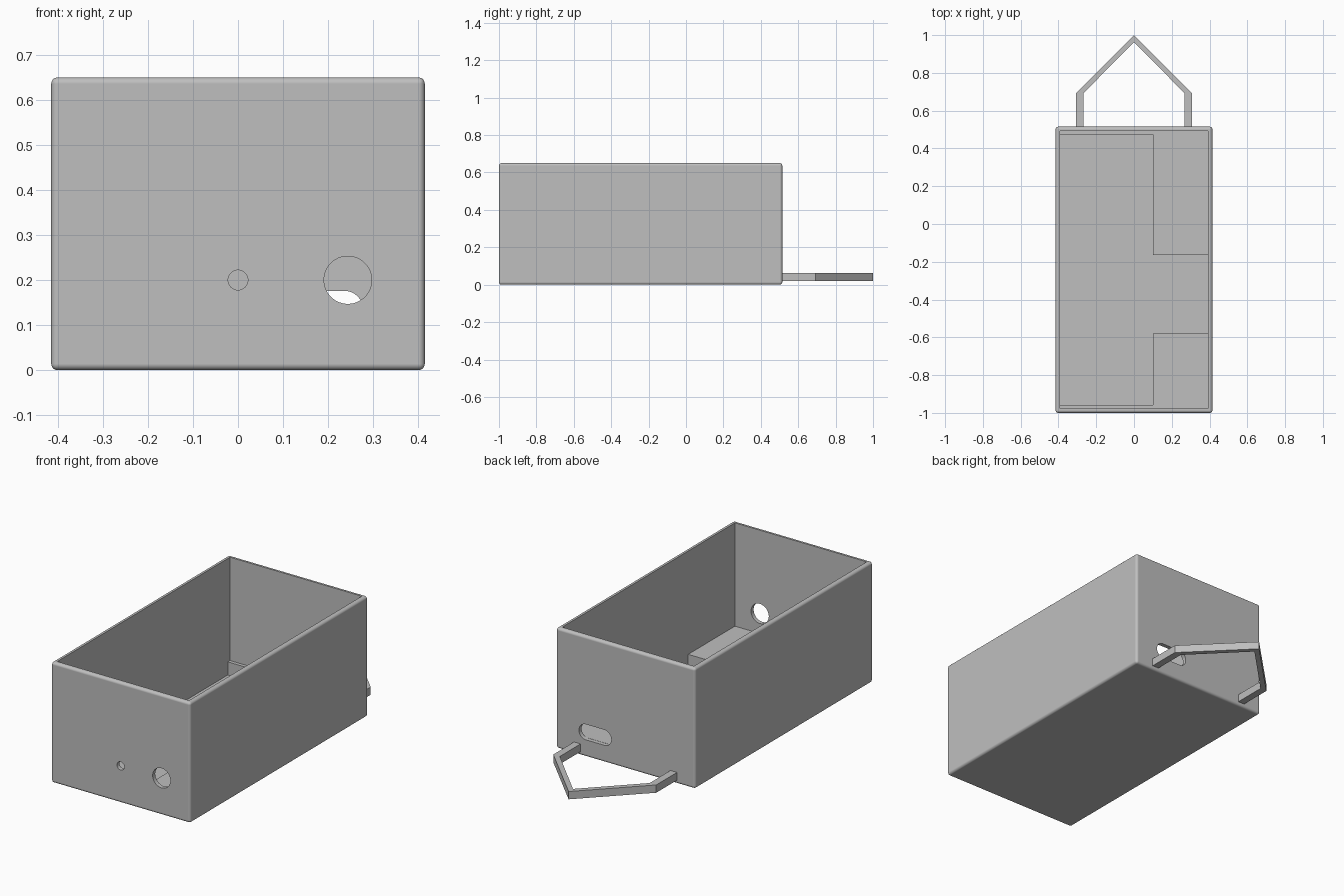
import bpy
import math
from mathutils import Vector

cube = bpy.data.objects.get("Cube")
if cube:
    bpy.data.objects.remove(cube, do_unlink=True)

grey = bpy.data.materials.new("plain grey")
grey.use_nodes = True
GREY = (0.52, 0.52, 0.52, 1)
grey.diffuse_color = GREY
grey.node_tree.nodes["Principled BSDF"].inputs["Base Color"].default_value = GREY

# Main dimensions
HALF_X, FRONT, BACK, TOP = 0.415, -1.0, 0.515, 0.65
WALL, LEDGE = 0.022, 0.093
IN_X, IN_FRONT, IN_BACK = HALF_X - WALL, FRONT + WALL, BACK - WALL


def prism(name, outline, direction):
    """Extrude a closed outline of 3D points along a direction."""
    step = Vector(direction)
    base = [Vector(p) for p in outline]
    n = len(base)
    faces = [list(range(n))[::-1], list(range(n, 2 * n))]
    faces += [[i, (i + 1) % n, n + (i + 1) % n, n + i] for i in range(n)]
    mesh = bpy.data.meshes.new(name)
    mesh.from_pydata(base + [p + step for p in base], [], faces)
    mesh.materials.append(grey)
    obj = bpy.data.objects.new(name, mesh)
    bpy.context.collection.objects.link(obj)
    activate(obj)
    bpy.ops.object.mode_set(mode="EDIT")
    bpy.ops.mesh.select_all(action="SELECT")
    bpy.ops.mesh.normals_make_consistent(inside=False)
    bpy.ops.object.mode_set(mode="OBJECT")
    return obj


def activate(obj):
    bpy.ops.object.select_all(action="DESELECT")
    obj.select_set(True)
    bpy.context.view_layer.objects.active = obj


def block(name, x0, x1, y0, y1, z0, z1):
    outline = [(x0, y0, z0), (x1, y0, z0), (x1, y1, z0), (x0, y1, z0)]
    return prism(name, outline, (0, 0, z1 - z0))


def slot(name, x0, x1, y, z, radius, sides=40):
    """Cutter through a wall; a round hole when both centres match."""
    pts = []
    for i in range(sides):
        a = 2 * math.pi * (i + 0.5) / sides
        cx = x1 if math.cos(a) > 0 else x0
        pts.append((cx + radius * math.cos(a), y, z + radius * math.sin(a)))
    return prism(name, pts, (0, 0.04, 0))


def cut(obj, cutter):
    activate(obj)
    mod = obj.modifiers.new("cut", "BOOLEAN")
    mod.operation, mod.solver, mod.object = "DIFFERENCE", "EXACT", cutter
    bpy.ops.object.modifier_apply(modifier=mod.name)
    bpy.data.objects.remove(cutter, do_unlink=True)


# Open box with rounded outer edges
box = block("box_shell", -HALF_X, HALF_X, FRONT, BACK, 0, TOP)
activate(box)
bevel = box.modifiers.new("rounding", "BEVEL")
bevel.width, bevel.segments = 0.014, 5
bpy.ops.object.modifier_apply(modifier=bevel.name)
cut(box, block("cavity", -IN_X, IN_X, IN_FRONT, IN_BACK, WALL, TOP + 0.1))

# Front holes and rear slot
cut(box, slot("small_hole", 0, 0, FRONT - 0.01, 0.2, 0.022))
cut(box, slot("large_hole", 0.244, 0.244, FRONT - 0.01, 0.2, 0.053))
cut(box, slot("rear_slot", 0.127, 0.236, BACK - 0.03, 0.134, 0.042))
activate(box)
bpy.ops.object.shade_smooth_by_angle(angle=math.radians(30))
box.modifiers.new("clean_shading", "WEIGHTED_NORMAL").keep_sharp = True

# Inner corner supports, each with a thin lip along the end wall
for name, wall_y, lip_y, block_y in (("rear_support", IN_BACK, 0.474, -0.165),
                                     ("front_support", IN_FRONT, -0.957, -0.58)):
    plan = [(-IN_X, wall_y), (-IN_X, lip_y), (0.1, lip_y),
            (0.1, block_y), (IN_X, block_y), (IN_X, wall_y)]
    prism(name, [(x, y, WALL) for x, y in plan], (0, 0, LEDGE - WALL))

# Pointed loop handle behind the box
outer = [(0.307, BACK - 0.005), (0.307, 0.692), (0, 1.0)]
inner = [(0, 0.963), (0.268, 0.692), (0.268, BACK - 0.005)]
half = outer + inner
mirrored = [(-x, y) for x, y in outer[1::-1]], [(-x, y) for x, y in inner[:0:-1]]
plan = outer + mirrored[0] + mirrored[1] + inner
prism("loop_handle", [(x, y, 0.02) for x, y in plan], (0, 0, 0.042))
